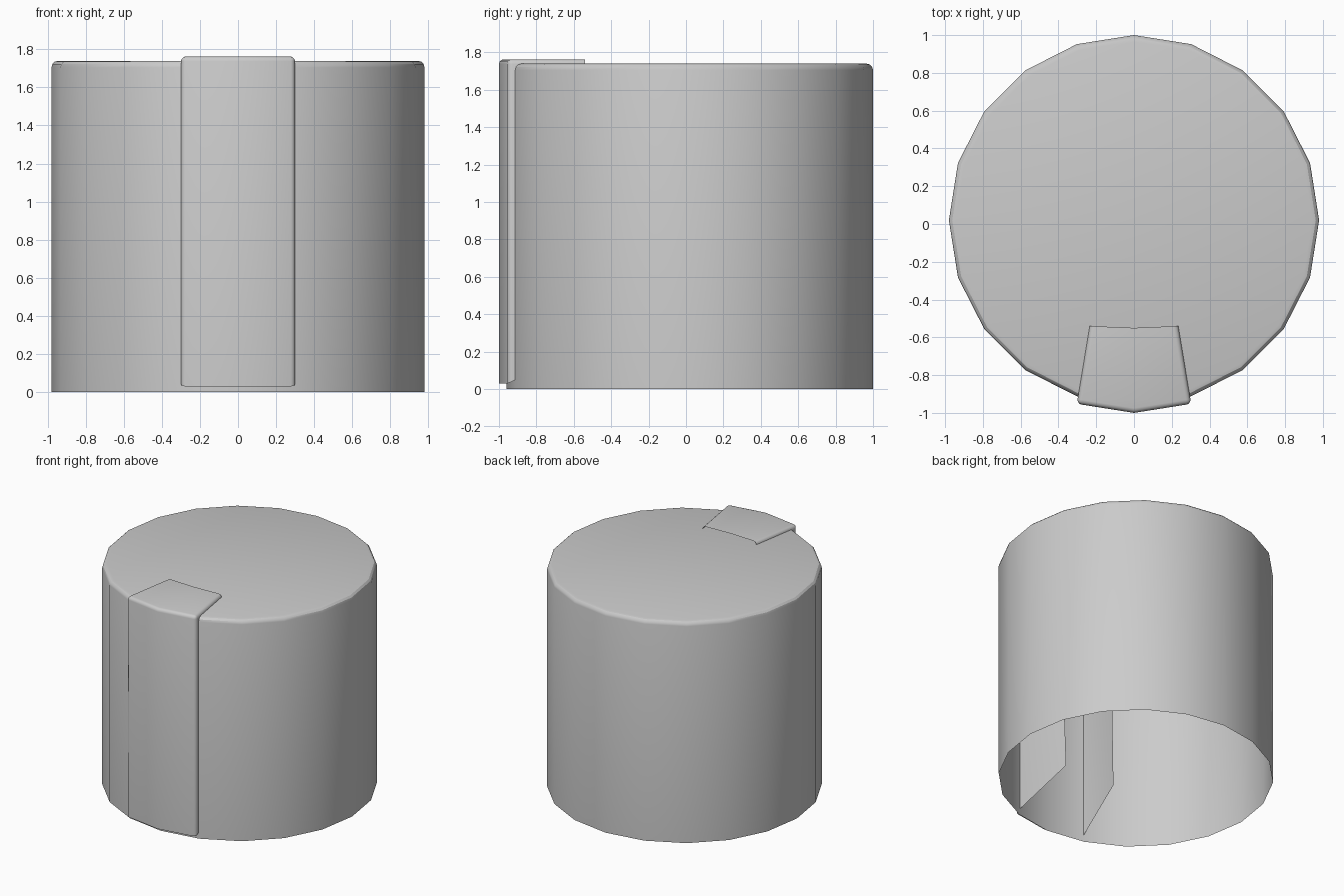
import bpy, bmesh, math

if "Cube" in bpy.data.objects:
    bpy.data.objects.remove(bpy.data.objects["Cube"])


def finish(bm, name):
    bm.normal_update()
    mesh = bpy.data.meshes.new(name)
    bm.to_mesh(mesh)
    bm.free()
    obj = bpy.data.objects.new(name, mesh)
    bpy.context.collection.objects.link(obj)
    bpy.ops.object.select_all(action='DESELECT')
    obj.select_set(True)
    bpy.context.view_layer.objects.active = obj
    bpy.ops.object.shade_smooth_by_angle(angle=math.radians(30))
    return obj


def bevel(bm, edges, width):
    bmesh.ops.bevel(bm, geom=edges, offset=width, segments=3, profile=0.5,
                    affect='EDGES', clamp_overlap=True)


# Drum: 20-sided shell, open underneath, rounded top rim
RADIUS, HEIGHT, CENTRE_Y, SIDES = 0.98, 1.74, 0.02, 20
bm = bmesh.new()
ring = [2 * math.pi * i / SIDES for i in range(SIDES)]
low, high = [[bm.verts.new((RADIUS * math.sin(a), CENTRE_Y - RADIUS * math.cos(a), z))
              for a in ring] for z in (0, HEIGHT)]
for i in range(SIDES):
    j = (i + 1) % SIDES
    bm.faces.new((low[i], low[j], high[j], high[i]))
cap = bm.faces.new(high)
bevel(bm, list(cap.edges), 0.035)
finish(bm, "drum")

# Front tab: wraps over the top, side walls continue inside the drum
TOP = 1.763
bm = bmesh.new()
top = [bm.verts.new((x, y, TOP)) for x, y in
       ((-0.235, -0.54), (-0.303, -0.952), (0, -1), (0.303, -0.952), (0.235, -0.54), (0, -0.55))]
bottom = [bm.verts.new(p) for p in
          ((-0.22, -0.49, 0.25), (-0.303, -0.952, 0.03), (0, -1, 0.03),
           (0.303, -0.952, 0.03), (0.22, -0.49, 0.25))]
bm.faces.new(top)
for i in range(4):
    bm.faces.new((bottom[i], bottom[i + 1], top[i + 1], top[i]))
rim = [bm.edges.get((top[i], top[i + 1])) for i in range(4)]
corners = [bm.edges.get((top[i], bottom[i])) for i in (1, 3)]
bevel(bm, rim + corners, 0.025)
finish(bm, "front_tab")
